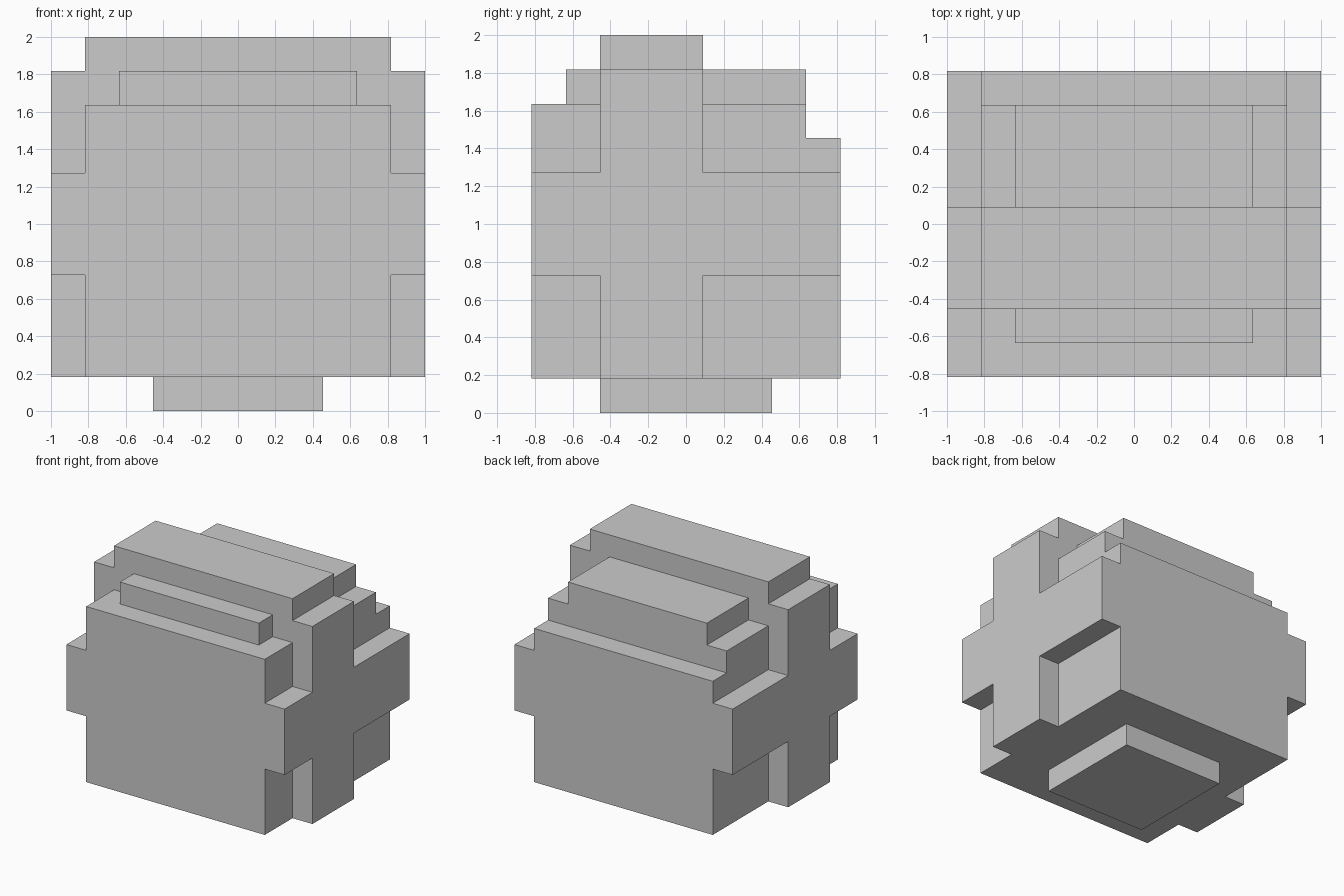
import bpy, bmesh

if "Cube" in bpy.data.objects:
    bpy.data.objects.remove(bpy.data.objects["Cube"])

U = 2 / 11  # everything sits on an 11-step block grid


def extrude_profile(name, half_width, yz):
    """Extrude a y-z outline (grid steps) symmetrically along x."""
    bm = bmesh.new()
    face = bm.faces.new([bm.verts.new((-half_width * U, y * U, z * U)) for y, z in yz])
    ext = bmesh.ops.extrude_face_region(bm, geom=[face])
    verts = [v for v in ext["geom"] if isinstance(v, bmesh.types.BMVert)]
    bmesh.ops.translate(bm, verts=verts, vec=(2 * half_width * U, 0, 0))
    bmesh.ops.recalc_face_normals(bm, faces=bm.faces)
    mesh = bpy.data.meshes.new(name)
    bm.to_mesh(mesh)
    bm.free()
    obj = bpy.data.objects.new(name, mesh)
    bpy.context.collection.objects.link(obj)
    return obj


def block(name, half_width, y0, y1, z0, z1):
    return extrude_profile(name, half_width, [(y0, z0), (y1, z0), (y1, z1), (y0, z1)])


# Main body with stepped top and central ridge
body = extrude_profile("body", 4.5, [
    (-4.5, 1), (4.5, 1), (4.5, 8), (3.5, 8), (3.5, 9), (0.5, 9),
    (0.5, 11), (-2.5, 11), (-2.5, 9), (-4.5, 9)])

# Raised cross running right through, showing on both sides
side_cross = extrude_profile("side_cross", 5.5, [
    (-2.5, 1), (0.5, 1), (0.5, 4), (4.5, 4), (4.5, 7), (0.5, 7),
    (0.5, 10), (-2.5, 10), (-2.5, 7), (-4.5, 7), (-4.5, 4), (-2.5, 4)])

# Steps beside the ridge, and the foot
parts = [
    side_cross,
    block("front_step", 3.5, -3.5, -2.5, 9, 10),
    block("back_step", 3.5, 0.5, 3.5, 9, 10),
    block("foot", 2.5, -2.5, 2.5, 0, 1),
]

# Fuse all parts into one clean shell
bpy.context.view_layer.objects.active = body
for part in parts:
    mod = body.modifiers.new("join_" + part.name, "BOOLEAN")
    mod.operation = "UNION"
    mod.solver = "EXACT"
    mod.object = part
    bpy.ops.object.modifier_apply(modifier=mod.name)
    bpy.data.objects.remove(part)
